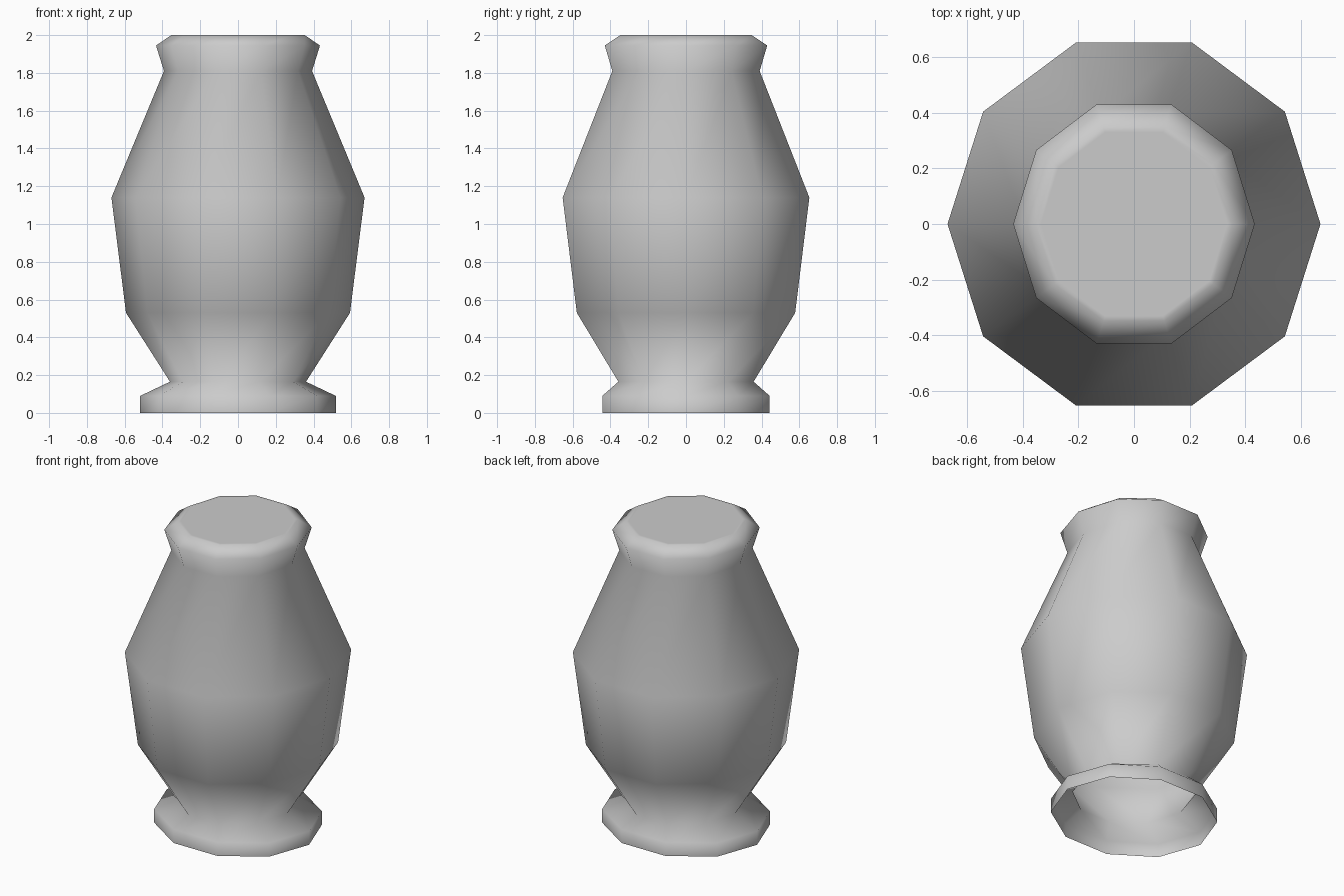
import bpy, bmesh
from math import cos, sin, tau

cube = bpy.data.objects.get("Cube")
if cube:
    bpy.data.objects.remove(cube, do_unlink=True)

SIDES = 10

grey = bpy.data.materials.new("plain_grey")
grey.use_nodes = True
colour = (0.6, 0.6, 0.6, 1)
grey.diffuse_color = colour
grey.node_tree.nodes["Principled BSDF"].inputs["Base Color"].default_value = colour

# Profile rings from foot to lid: half width in x, half depth in y, height
profile = [
    (0.518, 0.443, 0.0),    # foot, open underneath
    (0.518, 0.443, 0.09),
    (0.36, 0.358, 0.165),   # waist
    (0.593, 0.578, 0.53),
    (0.67, 0.653, 1.14),    # belly
    (0.392, 0.39, 1.81),    # neck
    (0.434, 0.43, 1.945),   # lip
    (0.353, 0.348, 2.0),
    (0.335, 0.33, 2.0),     # flat top
]

bm = bmesh.new()
depth_unit = sin(tau / 5)   # a ten-sided ring reaches this far in y
rings = []
for rx, ry, z in profile:
    rings.append([bm.verts.new((rx * cos(tau * i / SIDES),
                                ry / depth_unit * sin(tau * i / SIDES), z))
                  for i in range(SIDES)])

# Walls between neighbouring rings, then the closed top
for low, high in zip(rings, rings[1:]):
    for i in range(SIDES):
        j = (i + 1) % SIDES
        bm.faces.new((low[i], low[j], high[j], high[i]))
bm.faces.new(rings[-1])
for face in bm.faces:
    face.smooth = True

mesh = bpy.data.meshes.new("vase_body")
bm.to_mesh(mesh)
bm.free()
mesh.materials.append(grey)
vase = bpy.data.objects.new("vase_body", mesh)
bpy.context.collection.objects.link(vase)
